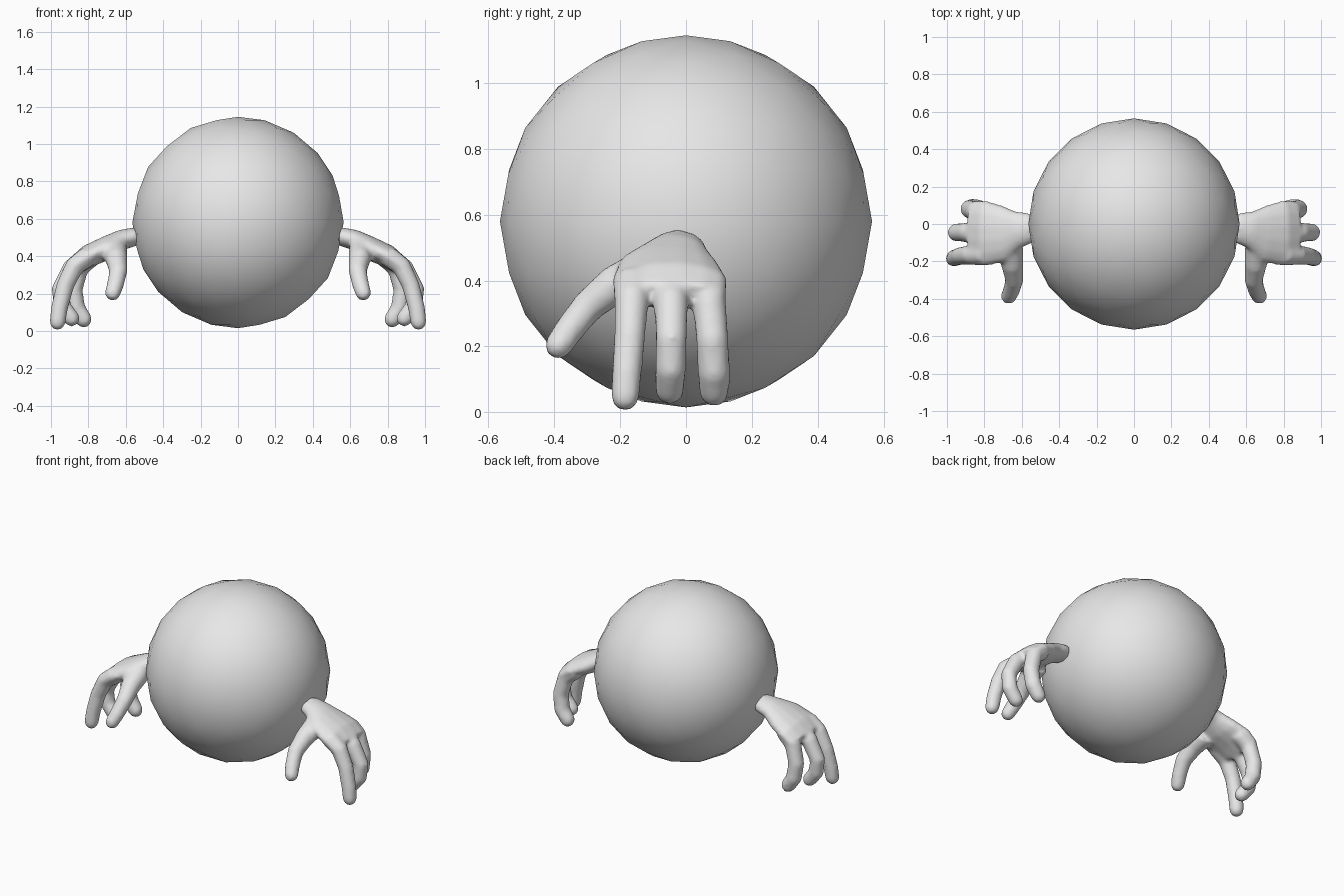
import bpy, bmesh, math
from mathutils import Vector

cube = bpy.data.objects.get("Cube")
if cube:
    bpy.data.objects.remove(cube, do_unlink=True)

grey = bpy.data.materials.new("plain grey")
grey.use_nodes = True
grey.diffuse_color = (0.8, 0.8, 0.8, 1)
grey.node_tree.nodes["Principled BSDF"].inputs["Base Color"].default_value = (0.8, 0.8, 0.8, 1)


def make_object(name, bm):
    mesh = bpy.data.meshes.new(name)
    bm.to_mesh(mesh)
    bm.free()
    mesh.materials.append(grey)
    for face in mesh.polygons:
        face.use_smooth = True
    obj = bpy.data.objects.new(name, mesh)
    bpy.context.collection.objects.link(obj)
    return obj


def loft(bm, path, sides=14):
    """Closed tube through (position, half width, half thickness) stations."""
    rings = []
    points = [Vector(p) for p, w, t in path]
    for i, (p, width, thick) in enumerate(path):
        tangent = (points[min(i + 1, len(points) - 1)] - points[max(i - 1, 0)]).normalized()
        across = Vector((0, 1, 0))
        across = (across - tangent * across.dot(tangent)).normalized()
        up = tangent.cross(across)
        ring = []
        for k in range(sides):
            a = math.tau * k / sides
            c, s = math.cos(a), math.sin(a)
            ring.append(bm.verts.new(points[i] + across * width * c + up * thick * s))
        rings.append(ring)
    for a, b in zip(rings, rings[1:]):
        for k in range(sides):
            n = (k + 1) % sides
            bm.faces.new((a[k], a[n], b[n], b[k]))
    bm.faces.new(rings[0][::-1])
    bm.faces.new(rings[-1])


def digit(bm, path):
    """Round finger with a ball at its tip."""
    loft(bm, [(p, r, r) for p, r in path])
    tip, radius = path[-1]
    ball = bmesh.ops.create_icosphere(bm, subdivisions=2, radius=radius)
    bmesh.ops.translate(bm, verts=ball["verts"], vec=tip)


PALM = [((.54, -.02, .507), .078, .05), ((.62, -.03, .488), .10, .055),
        ((.70, -.05, .445), .155, .064), ((.80, -.05, .40), .178, .062),
        ((.87, -.05, .35), .172, .05)]
INDEX = [((.80, -.16, .40), .056), ((.875, -.165, .345), .052), ((.925, -.17, .24), .048),
         ((.955, -.18, .12), .046), ((.965, -.185, .047), .044)]
MIDDLE = [((.80, -.045, .40), .056), ((.89, -.045, .335), .052), ((.951, -.045, .22), .048),
          ((.94, -.047, .13), .048), ((.89, -.05, .067), .045)]
LITTLE = [((.78, .06, .40), .056), ((.85, .07, .335), .052), ((.88, .08, .22), .05),
          ((.865, .085, .12), .05), ((.825, .085, .062), .046)]
THUMB = [((.66, -.12, .43), .07), ((.65, -.22, .385), .06), ((.64, -.30, .32), .05),
         ((.655, -.355, .25), .046), ((.67, -.387, .203), .043)]


def hand(name, side):
    bm = bmesh.new()
    loft(bm, PALM)
    for path in (INDEX, MIDDLE, LITTLE, THUMB):
        digit(bm, path)
    for v in bm.verts:
        v.co.x *= side
    bmesh.ops.recalc_face_normals(bm, faces=bm.faces)
    obj = make_object(name, bm)
    # Fuse palm and fingers into one soft skin
    fuse = obj.modifiers.new("fuse", 'REMESH')
    fuse.mode = 'VOXEL'
    fuse.voxel_size = 0.012
    fuse.use_smooth_shade = True
    soften = obj.modifiers.new("soften", 'SMOOTH')
    soften.factor = 0.5
    soften.iterations = 8


# Round body
bm = bmesh.new()
bmesh.ops.create_icosphere(bm, subdivisions=3, radius=0.565)
body = make_object("body", bm)
body.location = (0, 0, 0.58)

# Mirrored pair of hands
hand("left_hand", 1)
hand("right_hand", -1)
